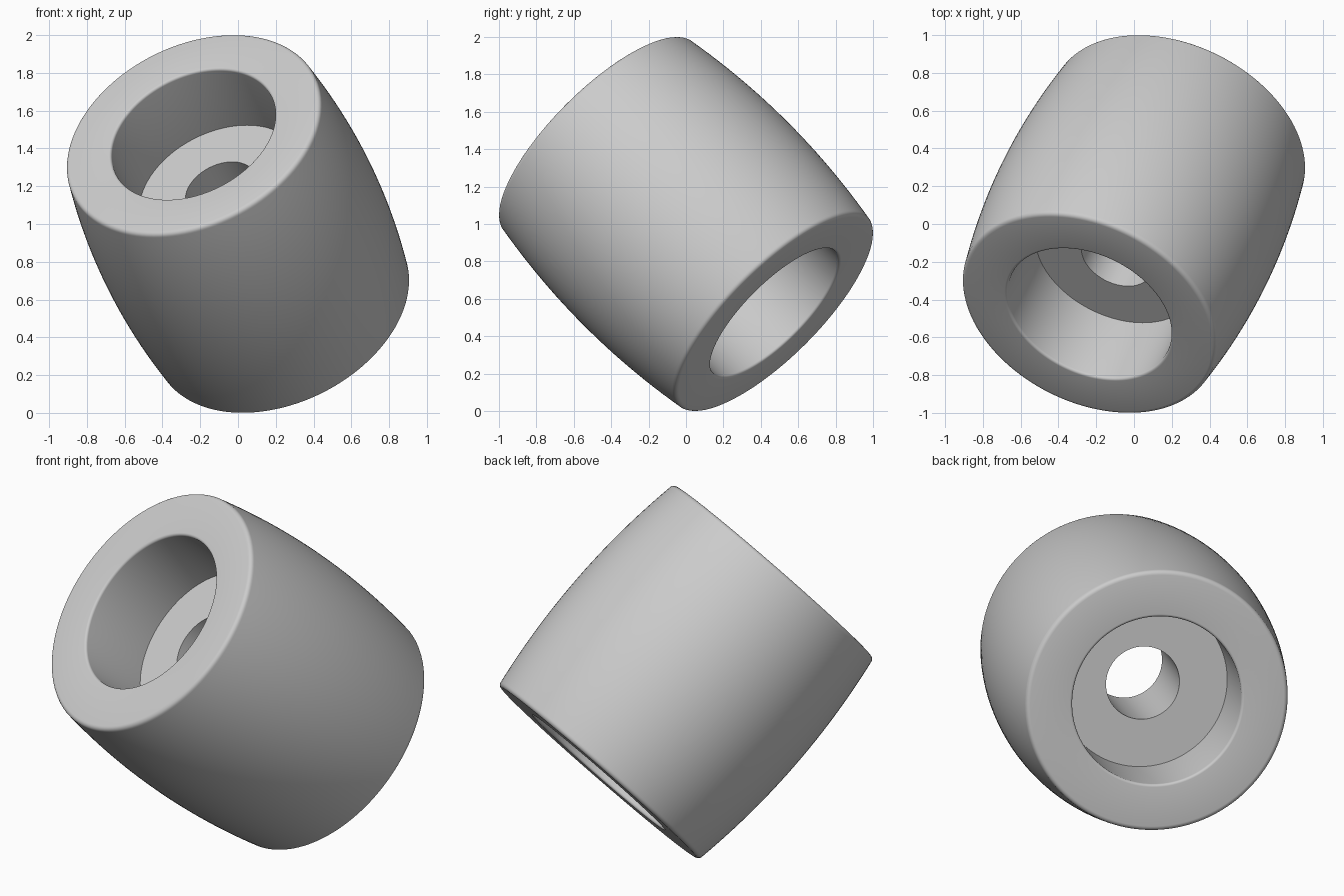
import bpy, bmesh, math
from mathutils import Vector

cube = bpy.data.objects.get("Cube")
if cube:
    bpy.data.objects.remove(cube, do_unlink=True)

HALF_LENGTH, END_RADIUS, BULGE = 0.715, 0.715, 0.055
BORE, FLOOR, HOLE = 0.46, 0.27, 0.2
AXIS = Vector((-1, -2, 2)).normalized()
SEGMENTS = 128


def fillet(r, t, size, start, steps=5):
    """Quarter circle of (radius, height) points about r, t."""
    angles = [start + math.pi / 2 * i / steps for i in range(steps + 1)]
    return [(r + size * math.cos(a), t + size * math.sin(a)) for a in angles]


# Upper half of the cross-section: barrel side, rounded rims, bore, floor
outer, inner = 0.025, 0.015
side_top = HALF_LENGTH - outer
half = [(END_RADIUS + BULGE * (1 - (i / 12) ** 2), side_top * i / 12) for i in range(12)]
half += fillet(END_RADIUS - outer, side_top, outer, 0)
half += fillet(BORE + inner, HALF_LENGTH - inner, inner, math.pi / 2)
half += [(BORE, FLOOR), (HOLE, FLOOR)]
profile = half + [(r, -t) for r, t in reversed(half[1:])]

# Roller body: the closed section revolved about its axis
bm = bmesh.new()
verts = [bm.verts.new((r, 0, t)) for r, t in profile]
edges = [bm.edges.new((v, verts[i - 1])) for i, v in enumerate(verts)]
bmesh.ops.spin(bm, geom=verts + edges, cent=(0, 0, 0), axis=(0, 0, 1),
               angle=math.tau, steps=SEGMENTS, use_duplicate=False)
bmesh.ops.remove_doubles(bm, verts=bm.verts, dist=0.0005)
bmesh.ops.recalc_face_normals(bm, faces=bm.faces)
mesh = bpy.data.meshes.new("roller")
bm.to_mesh(mesh)
bm.free()

roller = bpy.data.objects.new("roller", mesh)
bpy.context.collection.objects.link(roller)
roller.rotation_euler = AXIS.to_track_quat("Z", "Y").to_euler()
roller.location.z = 1

# Plain grey finish
grey = bpy.data.materials.new("grey")
grey.use_nodes = True
colour = (0.6, 0.6, 0.6, 1)
grey.diffuse_color = colour
grey.node_tree.nodes["Principled BSDF"].inputs["Base Color"].default_value = colour
mesh.materials.append(grey)

bpy.context.view_layer.objects.active = roller
roller.select_set(True)
bpy.ops.object.shade_smooth_by_angle(angle=math.radians(35))
